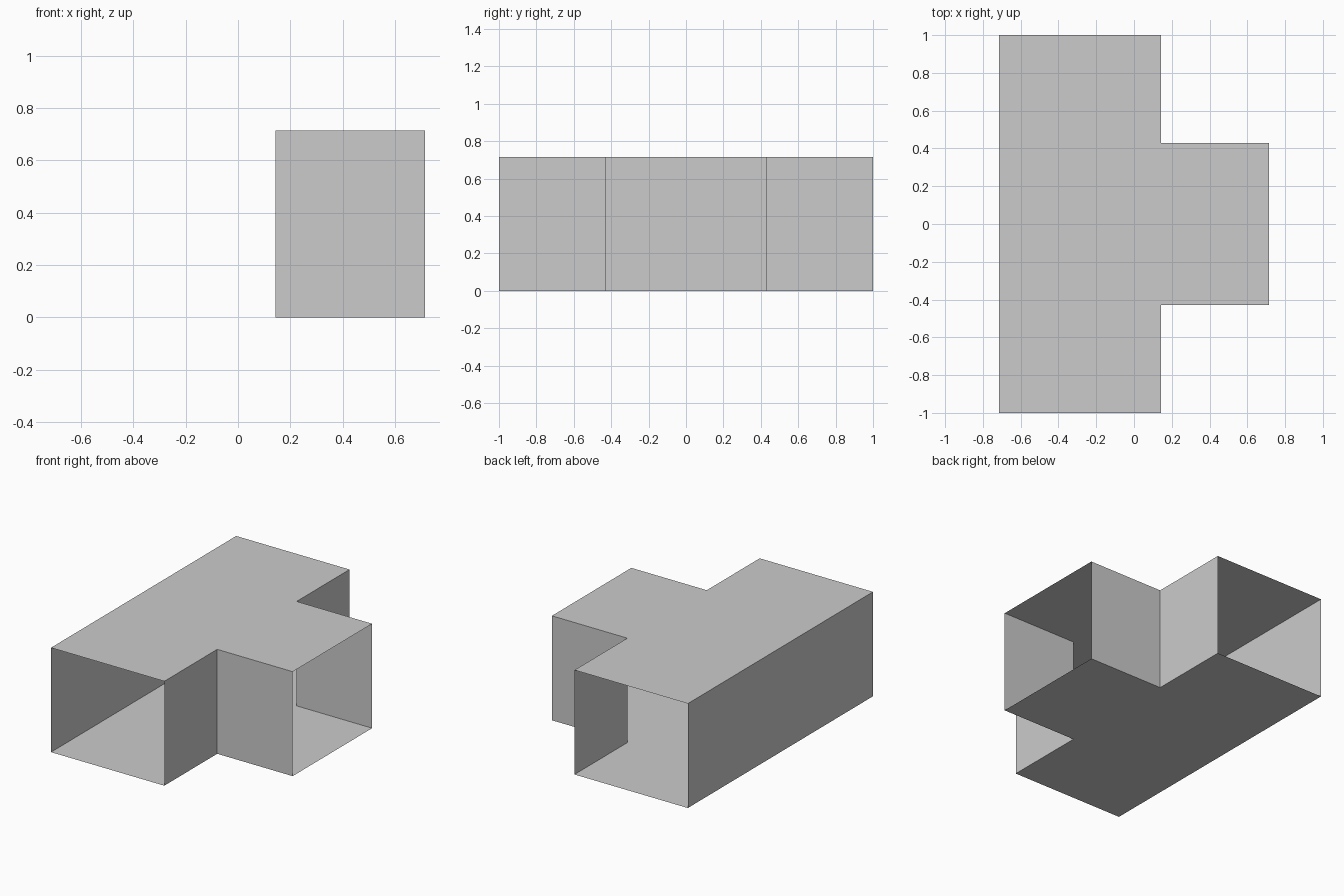
import bpy
import bmesh

cube = bpy.data.objects.get("Cube")
if cube:
    bpy.data.objects.remove(cube, do_unlink=True)

# Main dimensions of the tee duct
BACK, INNER, OUTER = -0.714, 0.143, 0.714
BRANCH, END, HEIGHT = 0.429, 1.0, 0.714

grey = bpy.data.materials.new("light grey")
grey.use_nodes = True
colour = (0.6, 0.6, 0.6, 1)
grey.diffuse_color = colour
grey.node_tree.nodes["Principled BSDF"].inputs["Base Color"].default_value = colour

# Tee outline, anticlockwise from the front end of the closed side
outline = [(BACK, -END), (INNER, -END), (INNER, -BRANCH), (OUTER, -BRANCH),
           (OUTER, BRANCH), (INNER, BRANCH), (INNER, END), (BACK, END)]
OPEN_SIDES = {0, 3, 6}  # front end, branch end, back end

bm = bmesh.new()
floor = [bm.verts.new((x, y, 0)) for x, y in outline]
roof = [bm.verts.new((x, y, HEIGHT)) for x, y in outline]
bm.faces.new(floor[::-1])
bm.faces.new(roof)

# Thin side walls, leaving the three ends open
for i in range(len(outline)):
    if i not in OPEN_SIDES:
        j = (i + 1) % len(outline)
        bm.faces.new((floor[i], floor[j], roof[j], roof[i]))

mesh = bpy.data.meshes.new("tee_duct")
bm.to_mesh(mesh)
bm.free()
mesh.materials.append(grey)
duct = bpy.data.objects.new("tee_duct", mesh)
bpy.context.collection.objects.link(duct)
